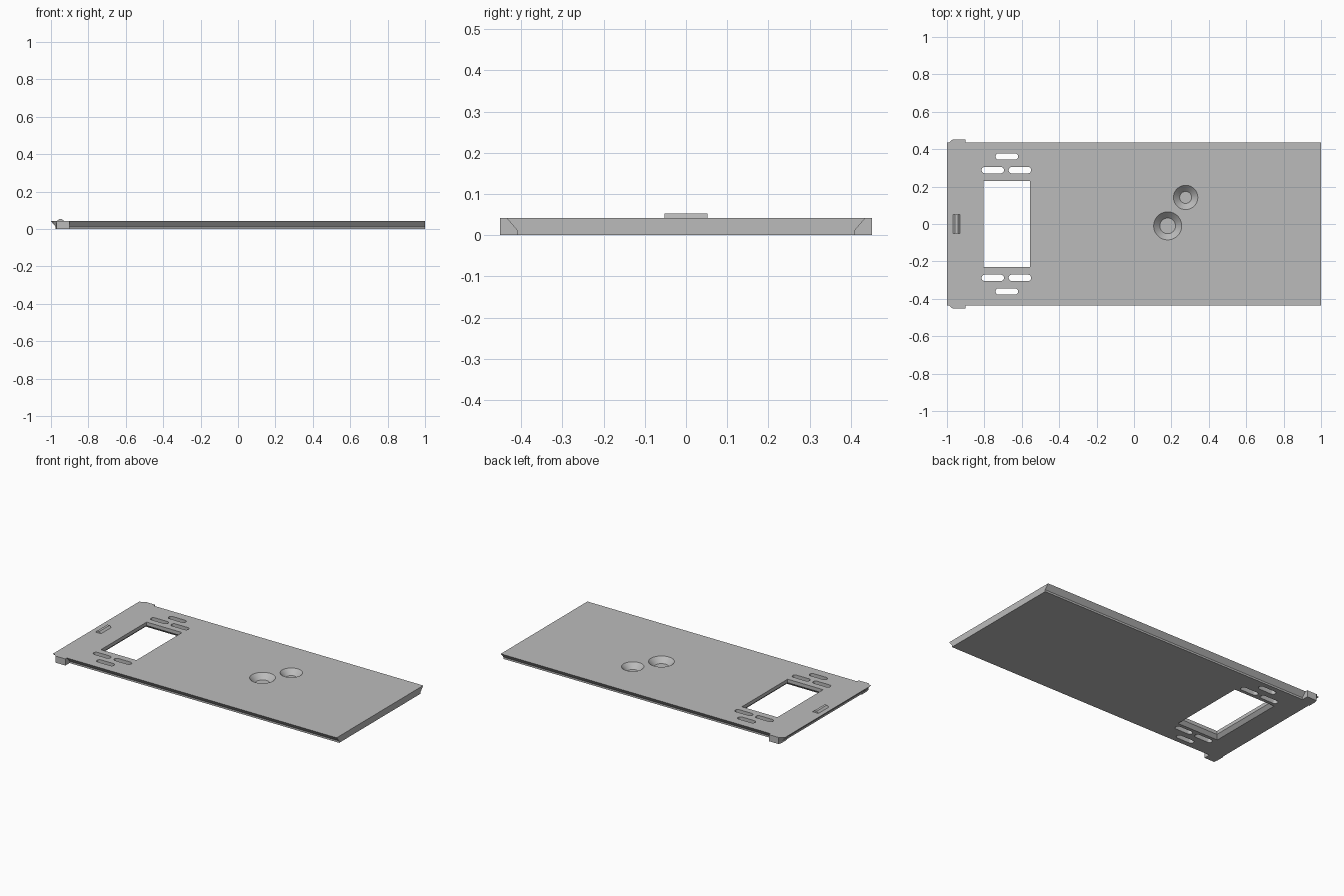
import bpy, bmesh, math

if "Cube" in bpy.data.objects:
    bpy.data.objects.remove(bpy.data.objects["Cube"], do_unlink=True)

grey = bpy.data.materials.new("plain_grey")
grey.use_nodes = True
colour = (0.5, 0.5, 0.5, 1)
grey.diffuse_color = colour
grey.node_tree.nodes["Principled BSDF"].inputs["Base Color"].default_value = colour

TOP = 0.042


def loft(name, rings):
    """Solid through equal-length rings of points, capped at both ends."""
    bm = bmesh.new()
    loops = [[bm.verts.new(p) for p in ring] for ring in rings]
    for a, b in zip(loops, loops[1:]):
        for i in range(len(a)):
            j = (i + 1) % len(a)
            bm.faces.new((a[i], a[j], b[j], b[i]))
    bm.faces.new(loops[0])
    bm.faces.new(loops[-1])
    bmesh.ops.recalc_face_normals(bm, faces=bm.faces)
    mesh = bpy.data.meshes.new(name)
    bm.to_mesh(mesh)
    bm.free()
    mesh.materials.append(grey)
    obj = bpy.data.objects.new(name, mesh)
    bpy.context.collection.objects.link(obj)
    return obj


def rect(x0, x1, y, z):
    return [(x0, -y, z), (x1, -y, z), (x1, y, z), (x0, y, z)]


def circle(x, y, r, z, stretch=0, n=48):
    """Circle, or a rounded slot when stretched along x."""
    ring = []
    for i in range(n):
        a = 2 * math.pi * (i + 0.5) / n
        c = math.cos(a)
        ring.append((x + r * c + math.copysign(stretch, c), y + r * math.sin(a), z))
    return ring


def combine(target, tool, operation):
    mod = target.modifiers.new("combine", "BOOLEAN")
    mod.operation, mod.object, mod.solver = operation, tool, "EXACT"
    bpy.context.view_layer.objects.active = target
    bpy.ops.object.modifier_apply(modifier=mod.name)
    bpy.data.objects.remove(tool, do_unlink=True)


# Sliding cover plate with undercut sides and one undercut end
plate = loft("cover_plate", [rect(-0.97, 1, 0.41, 0),
                             rect(-0.97, 1, 0.41, 0.012),
                             rect(-1, 1, 0.436, TOP)])

# Corner stop lugs
for side in (-1, 1):
    def outline(x, z):
        return [(x, 0.38 * side, z), (x, 0.425 * side, z), (-0.97, 0.452 * side, z),
                (-0.9, 0.452 * side, z), (-0.9, 0.38 * side, z)]
    lug = loft("corner_lug", [outline(-0.975, 0), outline(-0.975, 0.012), outline(-1, TOP)])
    combine(plate, lug, "UNION")

# Window, flared towards the underside
combine(plate, loft("window_cutter", [rect(-0.845, -0.515, 0.27, -0.02),
                                      rect(-0.805, -0.555, 0.23, 0.02),
                                      rect(-0.805, -0.555, 0.23, 0.1)]), "DIFFERENCE")

# Rounded vent slots on both sides of the window
for side in (-1, 1):
    for x, y in ((-0.68, 0.361), (-0.755, 0.288), (-0.61, 0.288)):
        slot = loft("slot_cutter", [circle(x, y * side, 0.017, z, 0.043) for z in (-0.1, 0.1)])
        combine(plate, slot, "DIFFERENCE")

# Blind conical recesses
for x, y, outer, inner in ((0.18, -0.01, 0.075, 0.042), (0.276, 0.142, 0.065, 0.032)):
    cone = loft("recess_cutter", [circle(x, y, inner, 0.009), circle(x, y, outer, TOP),
                                  circle(x, y, outer, 0.1)])
    combine(plate, cone, "DIFFERENCE")

# Snap ridge near the short edge
loft("snap_ridge", [rect(-0.969, -0.929, 0.052, TOP - 0.005),
                    rect(-0.969, -0.929, 0.052, TOP),
                    rect(-0.957, -0.941, 0.052, 0.053)])

# Smooth the cones, keep edges sharp
bpy.ops.object.select_all(action="DESELECT")
plate.select_set(True)
bpy.context.view_layer.objects.active = plate
bpy.ops.object.shade_smooth_by_angle(angle=math.radians(25))
